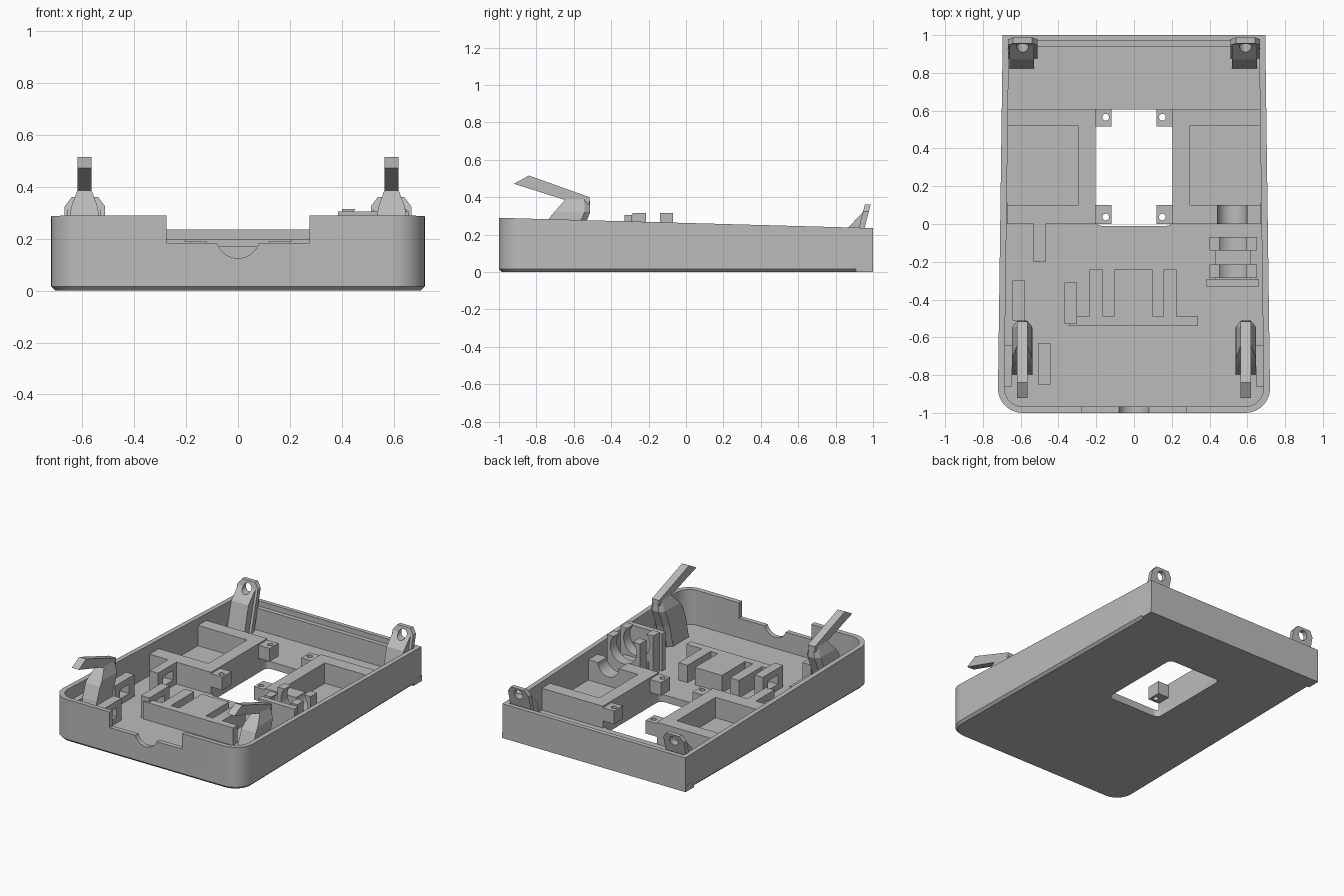
import bpy, bmesh, math
from mathutils import Vector

cube = bpy.data.objects.get("Cube")
if cube:
    bpy.data.objects.remove(cube, do_unlink=True)

grey = bpy.data.materials.new("plain grey")
grey.use_nodes = True
grey.diffuse_color = (0.5, 0.5, 0.5, 1)
grey.node_tree.nodes["Principled BSDF"].inputs["Base Color"].default_value = (0.5, 0.5, 0.5, 1)

FLOOR = 0.05
SINK = FLOOR - 0.01


def loft(name, rings):
    """Closed solid skinned through rings of equal length."""
    bm = bmesh.new()
    vs = [[bm.verts.new(p) for p in ring] for ring in rings]
    n = len(vs[0])
    for low, high in zip(vs, vs[1:]):
        for i in range(n):
            j = (i + 1) % n
            bm.faces.new((low[i], low[j], high[j], high[i]))
    bm.faces.new(vs[0][::-1])
    bm.faces.new(vs[-1])
    bmesh.ops.recalc_face_normals(bm, faces=bm.faces)
    mesh = bpy.data.meshes.new(name)
    bm.to_mesh(mesh)
    bm.free()
    mesh.materials.append(grey)
    ob = bpy.data.objects.new(name, mesh)
    bpy.context.collection.objects.link(ob)
    return ob


def box(name, x0, x1, y0, y1, z0, z1):
    base = [(x0, y0), (x1, y0), (x1, y1), (x0, y1)]
    return loft(name, [[(x, y, z) for x, y in base] for z in (z0, z1)])


def side_profile(name, pts, x0, x1):
    """Extrude a (y, z) profile along x."""
    return loft(name, [[(x, y, z) for y, z in pts] for x in (x0, x1)])


def front_profile(name, pts, y0, y1):
    """Extrude an (x, z) profile along y."""
    return loft(name, [[(x, y, z) for x, z in pts] for y in (y0, y1)])


def disc(x, z, r, y0, y1, n=32):
    pts = [(x + r * math.cos(2 * math.pi * i / n), z + r * math.sin(2 * math.pi * i / n))
           for i in range(n)]
    return front_profile("round_cutter", pts, y0, y1)


def cut(ob, *cutters):
    bpy.context.view_layer.objects.active = ob
    for c in cutters:
        c.hide_render = True
        mod = ob.modifiers.new("cut", "BOOLEAN")
        mod.operation = "DIFFERENCE"
        mod.solver = "EXACT"
        mod.object = c
        bpy.ops.object.modifier_apply(modifier=mod.name)
        bpy.data.objects.remove(c, do_unlink=True)
    return ob


def outline(inset, back_inset, radius):
    """Tapered plan with two rounded front corners."""
    def width(y):
        return 0.7075 - 0.0125 * y - inset
    back, front = 1 - back_inset, -1 + inset
    pts = [(width(back), back), (-width(back), back)]
    for side, start in ((-1, 180), (1, 270)):
        cx, cy = side * (width(front) - radius), front + radius
        for i in range(13):
            a = math.radians(start + 7.5 * i)
            pts.append((cx + radius * math.cos(a), cy + radius * math.sin(a)))
    return pts


def rim(y):
    return 0.2625 - 0.0275 * y


# Tray shell with chamfered base and sloping rim
full = outline(0, 0, 0.13)
tray = loft("tray", [
    [(x, y, 0) for x, y in outline(0.016, 0, 0.114)],
    [(x, y, 0.016) for x, y in full],
    [(x, y, rim(y)) for x, y in full]])
cavity = loft("cavity", [[(x, y, z) for x, y in outline(0.033, 0.03, 0.1)] for z in (FLOOR, 1)])
window = box("window", -0.205, 0.205, -0.01, 0.605, -1, 1)
bm = bmesh.new()
bm.from_mesh(window.data)
upright = [e for e in bm.edges if abs(e.verts[0].co.z - e.verts[1].co.z) > 1]
bmesh.ops.bevel(bm, geom=upright, offset=0.035, segments=5, affect="EDGES", profile=0.5)
bm.to_mesh(window.data)
bm.free()
cut(tray, cavity, window,
    box("front_notch", -0.275, 0.275, -1.1, -0.93, 0.183, 1),
    disc(0, 0.21, 0.085, -1.1, -0.93))
box("back_foot", -0.697, 0.697, 0.91, 1, 0, 0.04)
box("back_ledge", -0.67, 0.67, 0.94, 0.975, SINK, 0.2)

for s, side in ((1, "left"), (-1, "right")):
    def span(a, b):
        return min(s * a, s * b), max(s * a, s * b)

    # Side bay beside the window
    bay = box(side + "_bay", *span(0.205, 0.672), 0, 0.61, SINK, 0.2)
    cut(bay, box("recess", *span(0.295, 0.8), 0.1, 0.52, 0.06, 1))
    if s > 0:
        cut(bay, disc(0.52, 0.2, 0.078, -0.1, 0.2))

    # Screw tabs at the window corners
    for y0, y1, yc, end in ((0, 0.1, 0.037, "front"), (0.515, 0.61, 0.565, "back")):
        tab = box(f"{side}_{end}_tab", *span(0.12, 0.21), y0, y1, 0.1, 0.19)
        ring = [(s * 0.15 + 0.018 * math.cos(i * math.pi / 8),
                 yc + 0.018 * math.sin(i * math.pi / 8)) for i in range(16)]
        cut(tab, loft("screw_hole", [[(x, y, z) for x, y in ring] for z in (0, 1)]))

    # Front latch: tapered stem with a slanted lever
    c = s * 0.592
    stem = [(SINK, -0.8, -0.6, 0.055), (0.2, -0.765, -0.56, 0.055), (0.29, -0.73, -0.525, 0.055),
            (0.32, -0.705, -0.512, 0.052), (0.388, -0.645, -0.515, 0.027)]
    loft(side + "_latch_stem", [
        [(c - w, a, z), (c + w, a, z), (c + w, b - 0.03, z), (c + w / 2, b, z),
         (c - w / 2, b, z), (c - w, b - 0.03, z)] for z, a, b, w in stem])
    side_profile(side + "_latch_lever",
                 [(-0.92, 0.472), (-0.84, 0.516), (-0.515, 0.4), (-0.515, 0.36), (-0.645, 0.385)],
                 c - 0.027, c + 0.027)
    box(side + "_latch_rib", *span(0.645, 0.695), -0.86, -0.64, SINK, 0.2)

    # Back hinge ear: leaning plate, front ramp and pivot hole
    c = s * 0.59
    ear = [(-0.078, SINK), (0.078, SINK), (0.078, 0.325), (0.05, 0.362), (-0.05, 0.362), (-0.078, 0.325)]
    plate = loft(side + "_hinge_ear", [
        [(c + x, y + 0.26 * (z - 0.24), z) for x, z in ear] for y in (0.925, 0.956)])
    cut(plate, disc(c, 0.315, 0.032, 0.8, 1.1, 24))
    ramp = side_profile(side + "_hinge_ramp",
                        [(0.82, SINK), (0.87, 0.24), (0.945, 0.32), (0.95, 0.3), (0.9, SINK)],
                        c - 0.07, c + 0.06)
    cut(ramp, disc(c, 0.315, 0.032, 0.8, 1.1, 24))

# Comb-shaped support on the floor
box("comb_base", -0.345, 0.34, -0.54, -0.49, SINK, 0.17)
for i, (x0, x1) in enumerate([(-0.235, -0.165), (-0.105, 0.1), (0.155, 0.225)]):
    box(f"comb_tooth_{i + 1}", x0, x1, -0.492, -0.24, SINK, 0.17)

# Upright slotted brackets
brackets = [(-0.5, -0.2, 0.02), (-0.61, -0.51, -0.3), (-0.335, -0.53, -0.31), (-0.475, -0.85, -0.63)]
for i, (x, y0, y1) in enumerate(brackets):
    b = box(f"bracket_{i + 1}", x - 0.032, x + 0.032, y0, y1, SINK, 0.2)
    cut(b, box("slot", x - 0.1, x + 0.1, y0 + 0.055, y1 - 0.055, 0.09, 0.155))

# Saddle clips and their end plate
box("clip_base", 0.43, 0.62, -0.31, -0.07, SINK, 0.13)
for name, y0, y1 in (("front_clip", -0.285, -0.215), ("back_clip", -0.14, -0.07)):
    clip = box(name, 0.4, 0.65, y0, y1, SINK, 0.315)
    cut(clip, disc(0.525, 0.245, 0.1, y0 - 0.05, y1 + 0.05))
box("clip_end_plate", 0.385, 0.66, -0.33, -0.29, SINK, 0.305)

# Smooth only the rounded parts
bpy.ops.object.select_all(action="DESELECT")
for ob in bpy.context.collection.objects:
    if ob.type == "MESH" and any(k in ob.name for k in ("tray", "clip", "bay", "tab", "ear")):
        ob.select_set(True)
        bpy.context.view_layer.objects.active = ob
bpy.ops.object.shade_smooth_by_angle(angle=math.radians(25))
